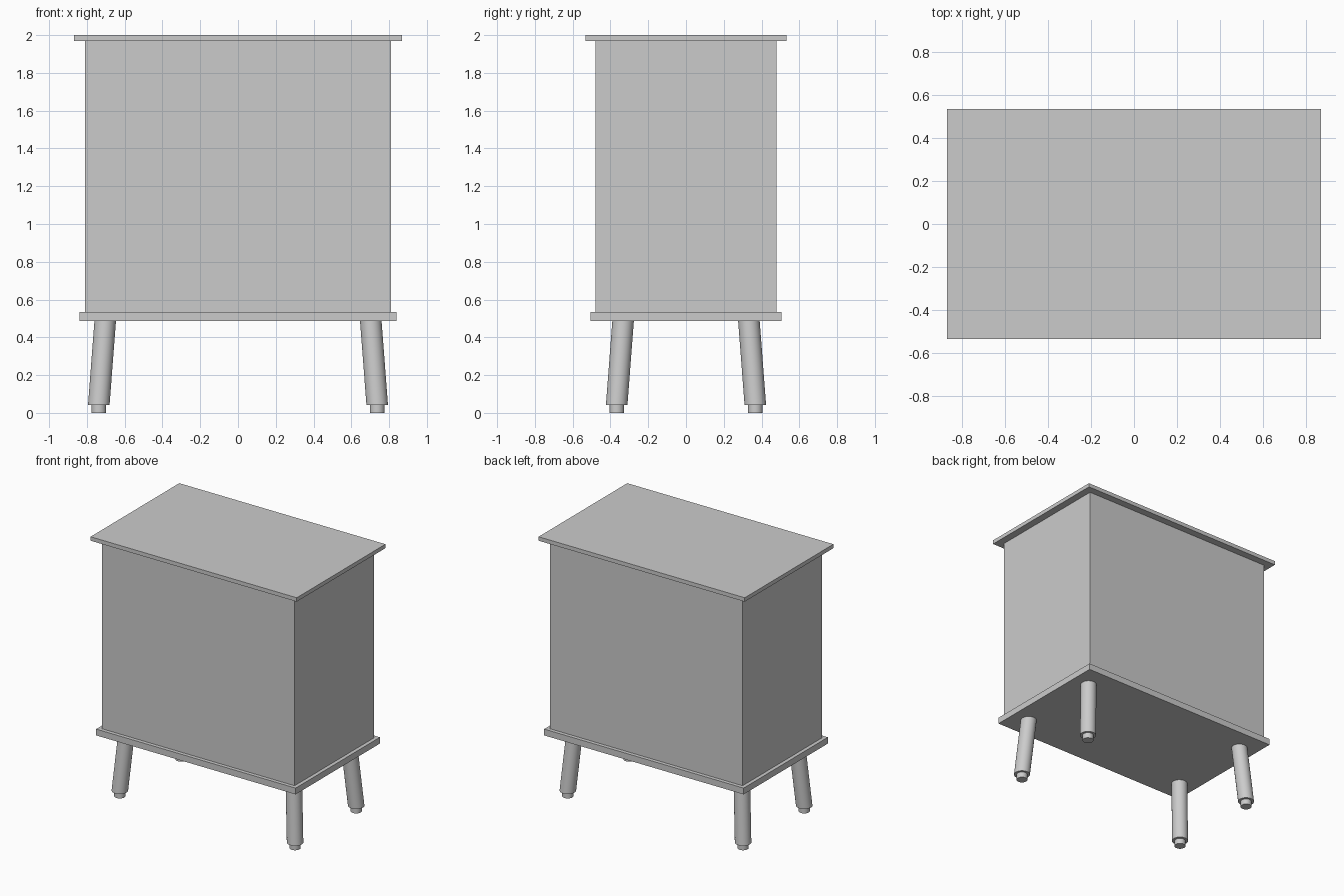
import bpy, bmesh
from mathutils import Matrix

if "Cube" in bpy.data.objects:
    bpy.data.objects.remove(bpy.data.objects["Cube"])


def box(name, hx, hy, z0, z1, cx=0.0):
    bm = bmesh.new()
    bmesh.ops.create_cube(bm, size=1)
    bmesh.ops.scale(bm, vec=(2 * hx, 2 * hy, z1 - z0), verts=bm.verts)
    bmesh.ops.translate(bm, vec=(cx, 0, (z0 + z1) / 2), verts=bm.verts)
    return finish(bm, name)


def finish(bm, name):
    mesh = bpy.data.meshes.new(name)
    bm.to_mesh(mesh)
    bm.free()
    ob = bpy.data.objects.new(name, mesh)
    bpy.context.collection.objects.link(ob)
    return ob


def slanted_cylinder(name, bottom, top, radius):
    # Upright cylinder sheared so both ends stay level
    height = top[2] - bottom[2]
    bm = bmesh.new()
    bmesh.ops.create_cone(bm, cap_ends=True, segments=32, radius1=radius,
                          radius2=radius, depth=height,
                          matrix=Matrix.Translation((0, 0, height / 2)))
    for v in bm.verts:
        t = v.co.z / height
        v.co.x += bottom[0] + (top[0] - bottom[0]) * t
        v.co.y += bottom[1] + (top[1] - bottom[1]) * t
        v.co.z += bottom[2]
    for f in bm.faces:
        f.smooth = len(f.verts) == 4
    for e in bm.edges:
        e.smooth = all(len(f.verts) == 4 for f in e.link_faces)
    return finish(bm, name)


# Cabinet: top board, body with thin side panels, base board
box("top_board", 0.867, 0.533, 1.97, 2.0)
box("cabinet_body", 0.804, 0.478, 0.535, 1.97)
for side, sx in (("left", -1), ("right", 1)):
    box(side + "_side_panel", 0.0035, 0.478, 0.535, 1.97, sx * 0.8075)
box("base_board", 0.839, 0.506, 0.487, 0.535)

# Splayed legs, each with a narrower upright foot
for side, sx in (("left", -1), ("right", 1)):
    for end, sy in (("front", -1), ("back", 1)):
        low = (sx * 0.737, sy * 0.367)
        slanted_cylinder(f"{end}_{side}_leg", (*low, 0.042),
                         (sx * 0.703, sy * 0.333, 0.487), 0.057)
        slanted_cylinder(f"{end}_{side}_foot", (*low, 0.0),
                         (*low, 0.042), 0.039)
